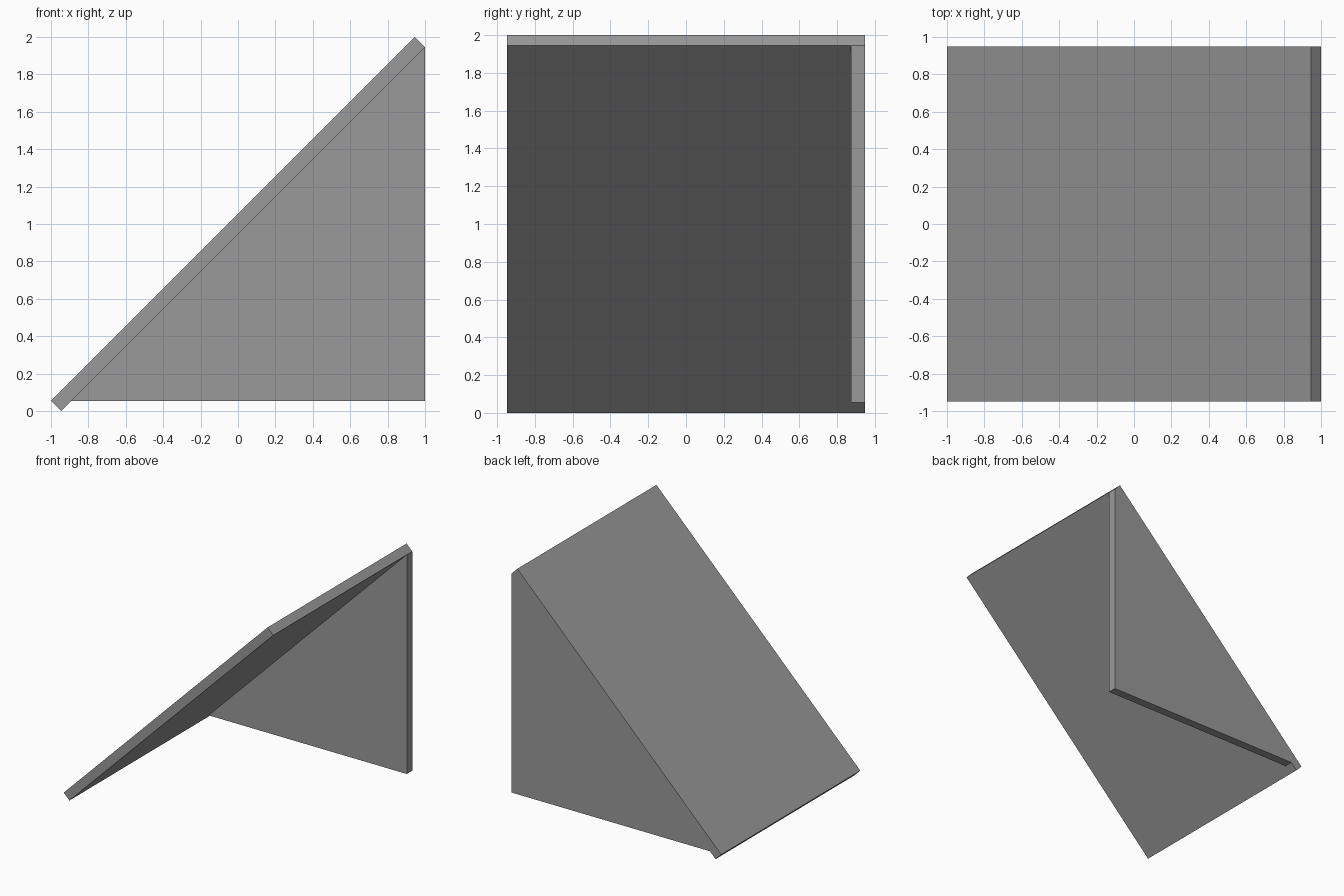
import bpy
import bmesh

cube = bpy.data.objects.get("Cube")
if cube:
    bpy.data.objects.remove(cube, do_unlink=True)

# Single grey finish
grey = bpy.data.materials.new("mid grey")
grey.use_nodes = True
colour = (0.32, 0.32, 0.32, 1)
grey.diffuse_color = colour
grey.node_tree.nodes["Principled BSDF"].inputs["Base Color"].default_value = colour


def extrude_profile(name, profile, y_front, y_back):
    """Extrude an x-z outline along y into a solid part."""
    bm = bmesh.new()
    face = bm.faces.new([bm.verts.new((x, y_front, z)) for x, z in profile])
    result = bmesh.ops.extrude_face_region(bm, geom=[face])
    moved = [v for v in result["geom"] if isinstance(v, bmesh.types.BMVert)]
    bmesh.ops.translate(bm, verts=moved, vec=(0, y_back - y_front, 0))
    bmesh.ops.recalc_face_normals(bm, faces=bm.faces)
    mesh = bpy.data.meshes.new(name)
    bm.to_mesh(mesh)
    bm.free()
    mesh.materials.append(grey)
    obj = bpy.data.objects.new(name, mesh)
    bpy.context.collection.objects.link(obj)
    return obj


HALF_DEPTH = 0.948
EDGE = 0.054       # x and z offset across the slab's thickness
WALL = 0.075

# Sloping slab
extrude_profile(
    "sloping_slab",
    [(-1, EDGE), (EDGE - 1, 0), (1, 2 - EDGE), (1 - EDGE, 2)],
    -HALF_DEPTH, HALF_DEPTH)

# Triangular wall under the back edge of the slab
extrude_profile(
    "triangular_side_wall",
    [(2 * EDGE - 1, EDGE), (1, EDGE), (1, 2 - EDGE)],
    HALF_DEPTH - WALL, HALF_DEPTH)
